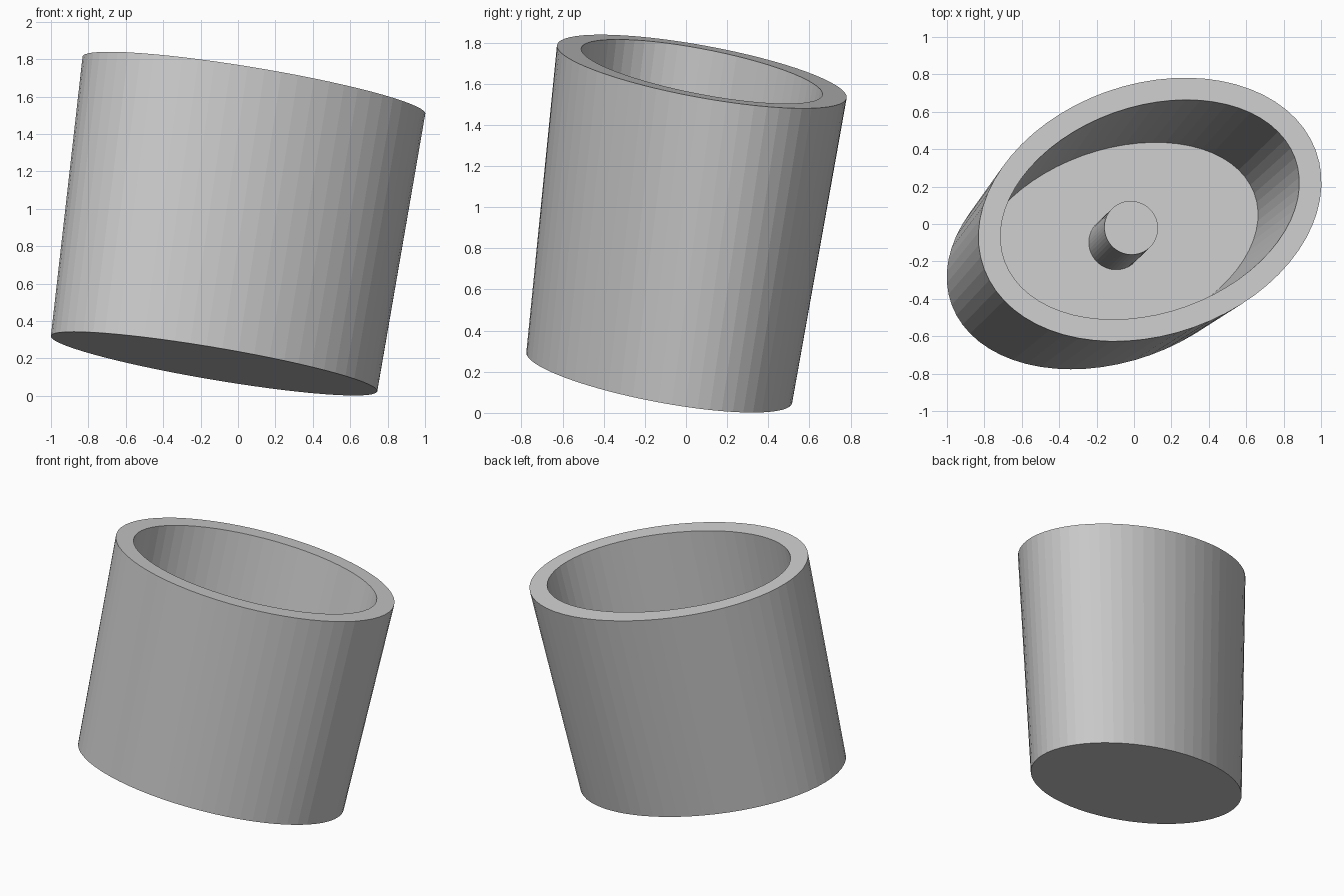
import bpy, bmesh, math
from mathutils import Matrix, Vector

if "Cube" in bpy.data.objects:
    bpy.data.objects.remove(bpy.data.objects["Cube"])

# Shared tilted frame: z runs along the leaning axis, x along the oval's long side
BASE = Vector((-0.128, -0.13, 0.172))
TOP = Vector((0.085, 0.077, 1.66))
axis = TOP - BASE
H = axis.length
z = axis.normalized()
a = math.radians(19.7)
x = Vector((math.cos(a), math.sin(a), 0))
x.z = -(x.x * z.x + x.y * z.y) / z.z
x.normalize()
y = z.cross(x)
FRAME = Matrix.Translation(BASE) @ Matrix((x, y, z)).transposed().to_4x4()


def oval_solid(name, rings, sides):
    """Skin a stack of ovals (semi-axis x, semi-axis y, height), capping both ends."""
    bm = bmesh.new()
    loops = []
    for rx, ry, h in rings:
        loops.append([bm.verts.new((rx * math.cos(2 * math.pi * i / sides),
                                    ry * math.sin(2 * math.pi * i / sides), h))
                      for i in range(sides)])
    for lo, hi in zip(loops, loops[1:]):
        for i in range(sides):
            j = (i + 1) % sides
            bm.faces.new((lo[i], lo[j], hi[j], hi[i]))
    bm.faces.new(loops[0][::-1])
    bm.faces.new(loops[-1])
    bmesh.ops.recalc_face_normals(bm, faces=bm.faces)
    mesh = bpy.data.meshes.new(name)
    bm.to_mesh(mesh)
    bm.free()
    obj = bpy.data.objects.new(name, mesh)
    obj.matrix_world = FRAME
    bpy.context.collection.objects.link(obj)
    return obj


WALL = 0.12
FLOOR = 0.14 * H
bot = (0.914, 0.612)
top = (0.957, 0.674)
floor = [b + (t - b) * 0.14 - WALL for b, t in zip(bot, top)]

# Hollow oval cup: outside wall, rim, inside wall, inner floor
oval_solid("cup", [(*bot, 0), (*top, H),
                   (top[0] - WALL, top[1] - WALL, H),
                   (*floor, FLOOR)], 64)

# Round peg standing on the inner floor
oval_solid("inner_peg", [(0.145, 0.145, FLOOR - 0.02),
                         (0.145, 0.145, 0.53 * H)], 48)
